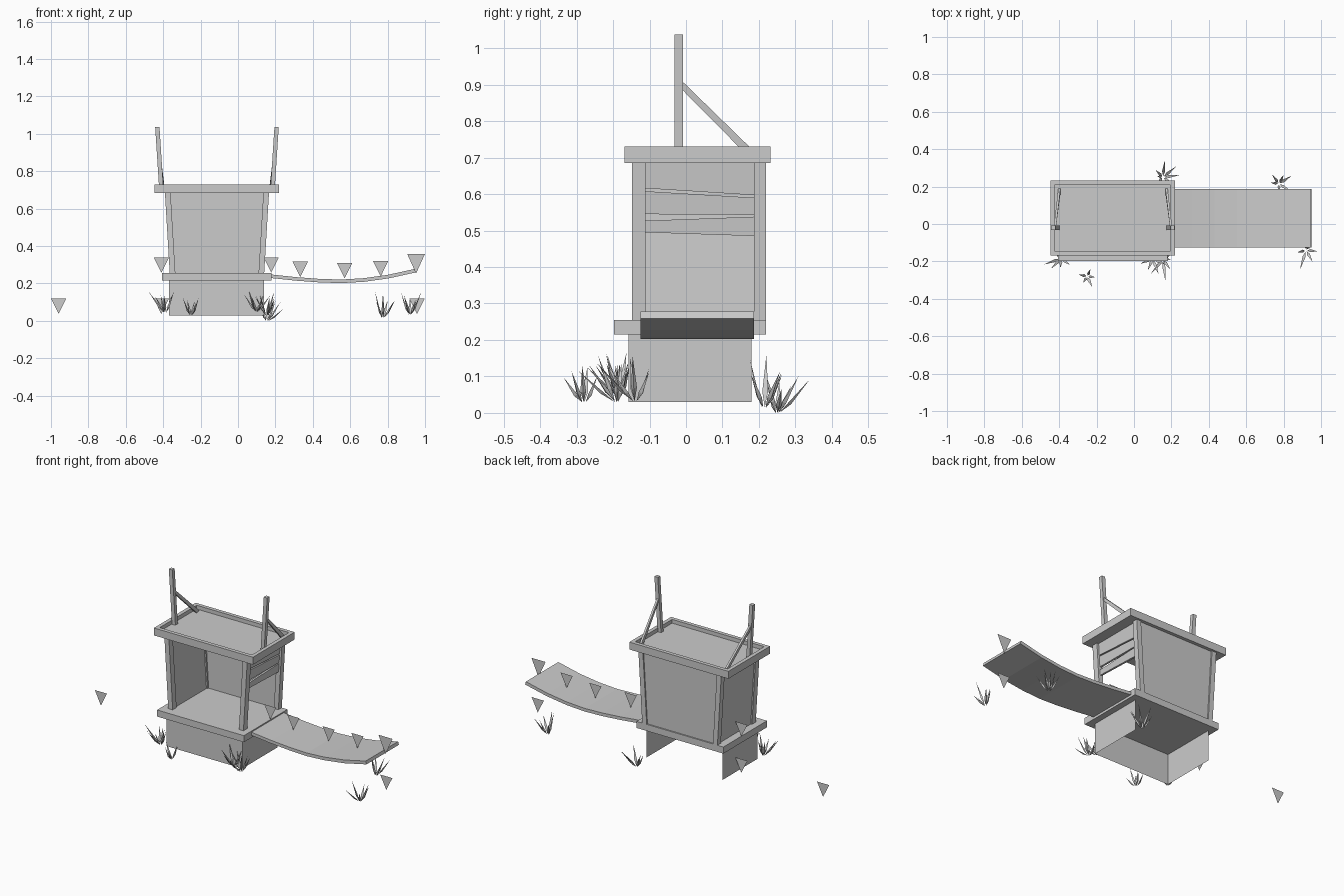
import bpy, math, random
from mathutils import Vector

if "Cube" in bpy.data.objects:
    bpy.data.objects.remove(bpy.data.objects["Cube"])

random.seed(4)
CX = -0.1125          # centre line of the booth
Z0, Z1 = 0.255, 0.69  # wall bottom and top


def make(name, verts, faces):
    me = bpy.data.meshes.new(name)
    me.from_pydata([tuple(v) for v in verts], [], faces)
    me.update()
    ob = bpy.data.objects.new(name, me)
    bpy.context.collection.objects.link(ob)
    return ob


HEX = [(3, 2, 1, 0), (4, 5, 6, 7), (0, 1, 5, 4), (1, 2, 6, 5), (2, 3, 7, 6), (3, 0, 4, 7)]


def quad(x0, x1, y0, y1, z):
    return [(x0, y0, z), (x1, y0, z), (x1, y1, z), (x0, y1, z)]


def box(name, x0, x1, y0, y1, z0, z1):
    return make(name, quad(x0, x1, y0, y1, z0) + quad(x0, x1, y0, y1, z1), HEX)


def wall_x(z):
    """Half width of the outward leaning booth at height z."""
    return 0.2525 + 0.026 * (z - Z0) / (Z1 - Z0)


def leaning(name, side, y0, y1, out, inn, zs=(Z0, Z0, Z1, Z1)):
    """Slab following a side wall; zs = bottom front/back, top front/back."""
    def p(y, z, d):
        return (CX + side * (wall_x(z) - d), y, z)
    a, b, c, d = zs
    v = [p(y0, a, out), p(y0, a, inn), p(y1, b, inn), p(y1, b, out),
         p(y0, c, out), p(y0, c, inn), p(y1, d, inn), p(y1, d, out)]
    if side > 0:
        v = [v[i] for i in (1, 0, 3, 2, 5, 4, 7, 6)]
    return make(name, v, HEX)


# Base skirt: three thin panels, open at back and bottom
bx0, bx1, by0, by1, bz0, bz1 = -0.37, 0.14, -0.158, 0.18, 0.03, 0.216
make("base_skirt",
     [(x, y, z) for x, y in ((bx0, by1), (bx0, by0), (bx1, by0), (bx1, by1)) for z in (bz0, bz1)],
     [(0, 2, 3, 1), (2, 4, 5, 3), (4, 6, 7, 5)])

# Deck
box("deck", -0.405, 0.178, -0.198, 0.22, 0.215, 0.255)

# Corner posts
for side, s in ((-1, "left"), (1, "right")):
    leaning(f"front_post_{s}", side, -0.148, -0.111, 0, 0.03)
    leaning(f"back_post_{s}", side, 0.187, 0.22, 0, 0.03)

# Left wall, back wall and slatted right wall
leaning("left_wall", -1, -0.111, 0.187, 0.008, 0.022)
b, t = wall_x(Z0) - 0.028, wall_x(Z1) - 0.028
make("back_wall", quad(CX - b, CX + b, 0.197, 0.212, Z0) + quad(CX - t, CX + t, 0.197, 0.212, Z1), HEX)
slats = [(0.616, 0.597, 0.69, 0.69), (0.545, 0.543, 0.608, 0.590), (0.495, 0.485, 0.527, 0.538)]
for i, zs in enumerate(slats):
    leaning(f"right_slat_{i}", 1, -0.113, 0.189, 0.012, 0.024, zs)

# Roof tray: rim around a recessed panel
rx0, rx1, ry0, ry1, w = -0.447, 0.218, -0.168, 0.232, 0.023
rz0, rz1 = 0.685, 0.73
ix0, ix1, iy0, iy1 = rx0 + w, rx1 - w, ry0 + w, ry1 - w
box("roof_rim_front", rx0, rx1, ry0, iy0, rz0, rz1)
box("roof_rim_back", rx0, rx1, iy1, ry1, rz0, rz1)
box("roof_rim_left", rx0, ix0, iy0, iy1, rz0, rz1)
box("roof_rim_right", ix1, rx1, iy0, iy1, rz0, rz1)
box("roof_panel", ix0, ix1, iy0, iy1, rz0, 0.707)

# Sign poles with diagonal braces
for side, s in ((-1, "left"), (1, "right")):
    def px(z):
        return CX + side * (0.299 + 0.02 * (z - 0.73) / 0.31)
    lo, hi, h = px(0.70), px(1.037), 0.0115
    make(f"pole_{s}", quad(lo - h, lo + h, -0.031, -0.008, 0.70) + quad(hi - h, hi + h, -0.031, -0.008, 1.037), HEX)
    hi, lo, h = px(0.90), px(0.72) - side * 0.012, 0.006
    foot = [(lo - h, 0.167, 0.707), (lo + h, 0.167, 0.707), (lo + h, 0.189, 0.715), (lo - h, 0.189, 0.715)]
    head = [(hi - h, -0.012, 0.888), (hi + h, -0.012, 0.888), (hi + h, -0.012, 0.911), (hi - h, -0.012, 0.911)]
    make(f"brace_{s}", foot + head, HEX)

# Sagging bridge
path = [(0.178, 0.248), (0.31, 0.234), (0.43, 0.225), (0.55, 0.221), (0.67, 0.228), (0.80, 0.246), (0.945, 0.278)]
verts, faces = [], []
for i, (x, z) in enumerate(path):
    d = 0.005 * i / (len(path) - 1)
    verts += [(x, -0.125, z), (x, 0.186, z), (x + d, 0.186, z - 0.019), (x + d, -0.125, z - 0.019)]
    if i:
        q, r = 4 * (i - 1), 4 * i
        faces += [(q + k, r + k, r + (k + 1) % 4, q + (k + 1) % 4) for k in range(4)]
n = len(verts)
faces += [(0, 1, 2, 3), (n - 1, n - 2, n - 3, n - 4)]
make("bridge", verts, faces)

# Flat triangular pennants: x, top z, width, height
flags = [(-0.41, 0.338, 0.08, 0.08), (0.178, 0.338, 0.08, 0.08), (0.333, 0.317, 0.082, 0.083),
         (0.57, 0.310, 0.082, 0.082), (0.763, 0.321, 0.082, 0.083), (0.952, 0.358, 0.095, 0.105),
         (-0.41, 0.12, 0.082, 0.083), (0.957, 0.12, 0.082, 0.083), (-0.959, 0.12, 0.082, 0.083)]
for i, (x, z, fw, fh) in enumerate(flags):
    make(f"pennant_{i}", [(x - fw / 2, 0.055, z), (x, 0.055, z - fh), (x + fw / 2, 0.055, z)], [(0, 1, 2)])

# Grass tufts of pointed three-sided blades: x, y, base z, height, blade count
tufts = [(-0.39, -0.185, 0.045, 0.125, 7), (-0.25, -0.28, 0.03, 0.10, 5), (0.10, -0.185, 0.05, 0.12, 6),
         (0.155, -0.19, 0.03, 0.14, 7), (0.155, 0.25, 0.005, 0.11, 7), (0.775, 0.215, 0.015, 0.145, 6),
         (0.92, -0.14, 0.033, 0.13, 6)]
for i, (x, y, z, h, count) in enumerate(tufts):
    verts, faces = [], []
    away = math.atan2(y, 0.3 * (x - 0.1)) if i != 1 else -1.2
    for k in range(count):
        a = away + (k / (count - 1) - 0.5) * 4.4 + random.uniform(-0.2, 0.2)
        reach = random.uniform(0.3, 0.8) * h * (1 if abs(a - away) < 1.4 else 0.6)
        out = Vector((math.cos(a), math.sin(a), 0))
        tan = Vector((-out.y, out.x, 0))
        root = Vector((x, y, z)) + out * 0.006
        tip = root + out * reach + Vector((0, 0, h * random.uniform(0.6, 1.0)))
        mid = root.lerp(tip, 0.3)
        m = len(verts)
        verts += [root, mid + tan * 0.008, mid - tan * 0.008, mid + out * 0.007 - Vector((0, 0, 0.004)), tip]
        faces += [(m, m + 1, m + 2), (m, m + 2, m + 3), (m, m + 3, m + 1),
                  (m + 4, m + 2, m + 1), (m + 4, m + 3, m + 2), (m + 4, m + 1, m + 3)]
    tuft = make(f"grass_tuft_{i}", verts, faces)
    # Rest the lowest tuft exactly on the ground
    if i == 4:
        tuft.location.z = -0.005
